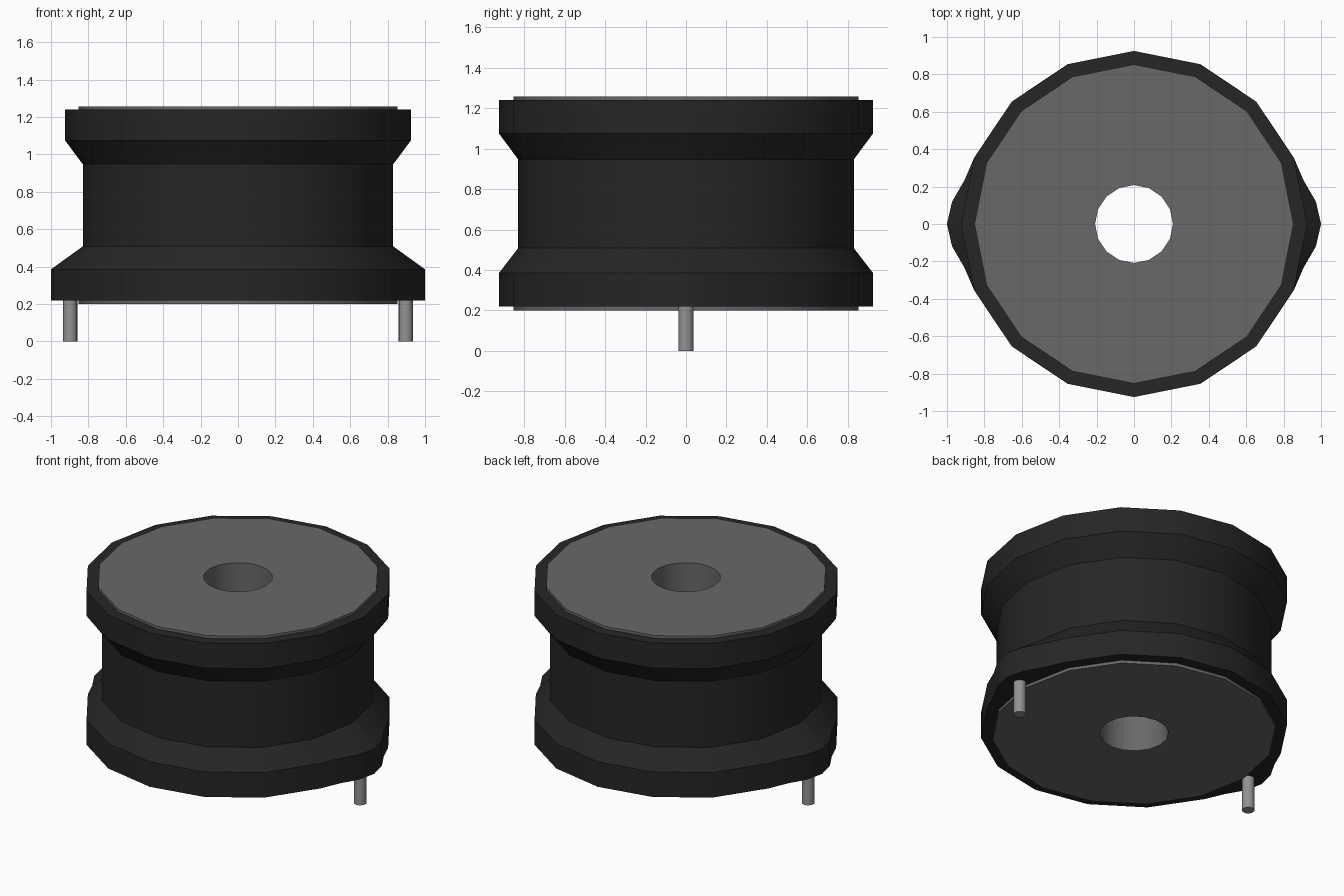
import bpy, bmesh, math

cube = bpy.data.objects.get("Cube")
if cube:
    bpy.data.objects.remove(cube, do_unlink=True)


def material(name, value, rough):
    m = bpy.data.materials.new(name)
    m.use_nodes = True
    m.diffuse_color = (value, value, value, 1)
    bsdf = m.node_tree.nodes["Principled BSDF"]
    bsdf.inputs["Base Color"].default_value = (value, value, value, 1)
    bsdf.inputs["Roughness"].default_value = rough
    return m


black = material("black plastic", 0.019, 0.6)
grey = material("grey ferrite", 0.14, 0.6)
metal = material("light pin metal", 0.29, 0.5)

SIDES = 16
STEP = 360 / SIDES
ANGLES = [i * STEP for i in range(SIDES)]


def chord(radius, angle):
    """Radius of the sixteen-sided outline at any angle."""
    half = STEP / 2
    return radius * math.cos(math.radians(half)) / math.cos(math.radians(angle % STEP - half))


def finish(name, bm, mat):
    bmesh.ops.recalc_face_normals(bm, faces=bm.faces[:])
    mesh = bpy.data.meshes.new(name)
    bm.to_mesh(mesh)
    bm.free()
    obj = bpy.data.objects.new(name, mesh)
    bpy.context.collection.objects.link(obj)
    mesh.materials.append(mat)
    bpy.ops.object.select_all(action="DESELECT")
    obj.select_set(True)
    bpy.context.view_layer.objects.active = obj
    bpy.ops.object.shade_smooth_by_angle(angle=math.radians(30))
    return obj


def lathe(name, profile, mat, angles=ANGLES, radius_at=chord):
    """Spin a closed (radius, z) profile round the z axis."""
    bm = bmesh.new()
    columns = []
    for a in angles:
        t = math.radians(a)
        column = []
        for r, z in profile:
            rr = radius_at(r, a)
            column.append(bm.verts.new((rr * math.cos(t), rr * math.sin(t), z)))
        columns.append(column)
    n = len(profile)
    for i, c in enumerate(columns):
        d = columns[(i + 1) % len(columns)]
        for k in range(n):
            j = (k + 1) % n
            bm.faces.new((c[k], d[k], d[j], c[j]))
    return finish(name, bm, mat)


# Ferrite core: spool with end plates and a through hole
lathe("ferrite_core", [(0.208, 0.2), (0.853, 0.2), (0.853, 0.23), (0.75, 0.23),
                       (0.75, 1.22), (0.853, 1.22), (0.853, 1.257), (0.208, 1.257)], grey)

# Winding sleeve and upper flange
lathe("sleeve_and_upper_flange", [(0.72, 0.5), (0.83, 0.5), (0.83, 0.947), (0.925, 1.075),
                                  (0.925, 1.24), (0.72, 1.24)], black)

# Lower flange, bulging out over the two pins
BULGE = {0: 1.0, 7: 0.98, 14.5: 0.936}


def bulged(radius, angle):
    off = abs((angle + 90) % 180 - 90)
    if radius > 0.9 and off in BULGE:
        return BULGE[off]
    return chord(radius, angle)


extra = [(base + s * a) % 360 for base in (0, 180) for s in (-1, 1) for a in (7, 14.5)]
lathe("lower_flange", [(0.72, 0.219), (0.925, 0.219), (0.925, 0.385), (0.83, 0.508),
                       (0.72, 0.508)], black, sorted(ANGLES + extra), bulged)

# Terminal pins
for side, x in (("left", 0.897), ("right", -0.897)):
    bm = bmesh.new()
    bmesh.ops.create_cone(bm, cap_ends=True, segments=16, radius1=0.038, radius2=0.038, depth=0.26)
    bmesh.ops.translate(bm, verts=bm.verts[:], vec=(x, 0, 0.13))
    finish(side + "_pin", bm, metal)
